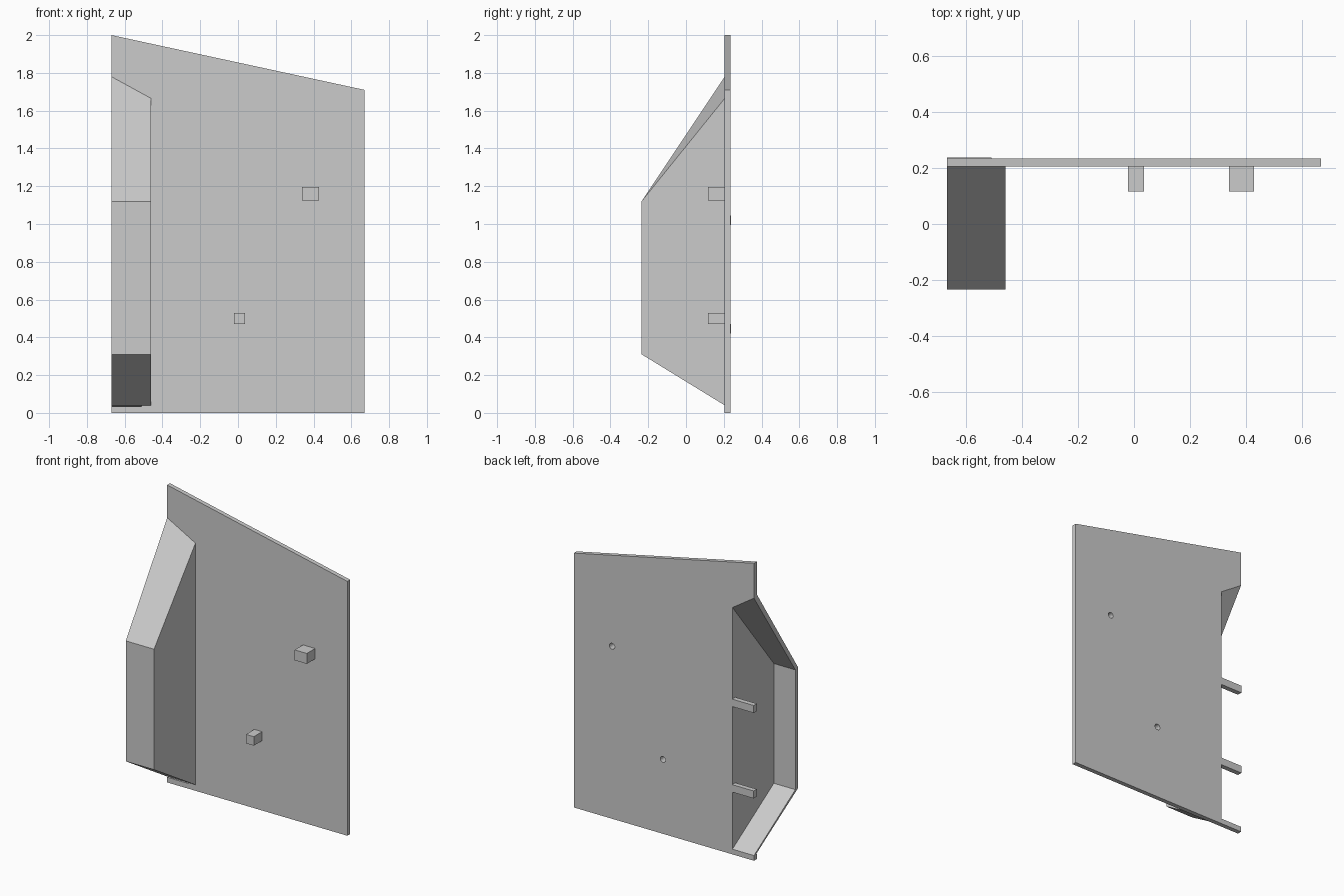
import bpy
import bmesh

if "Cube" in bpy.data.objects:
    bpy.data.objects.remove(bpy.data.objects["Cube"], do_unlink=True)

GREY = (0.6, 0.6, 0.6, 1)
grey = bpy.data.materials.new("plain_grey")
grey.use_nodes = True
grey.diffuse_color = GREY
grey.node_tree.nodes["Principled BSDF"].inputs["Base Color"].default_value = GREY

FRONT, BACK = 0.205, 0.235      # panel faces
EDGE, RIGHT = 0.67, -0.67       # panel sides
WALL_OUT, WALL_IN = -0.46, -0.51  # hood side wall


def finish(name, bm):
    bmesh.ops.recalc_face_normals(bm, faces=bm.faces)
    mesh = bpy.data.meshes.new(name)
    bm.to_mesh(mesh)
    bm.free()
    mesh.materials.append(grey)
    obj = bpy.data.objects.new(name, mesh)
    bpy.context.collection.objects.link(obj)
    return obj


def plate(name, outline, y0, y1):
    """Extrude an x-z outline from y0 to y1."""
    bm = bmesh.new()
    face = bm.faces.new([bm.verts.new((x, y0, z)) for x, z in outline])
    new = bmesh.ops.extrude_face_region(bm, geom=[face])["geom"]
    verts = [v for v in new if isinstance(v, bmesh.types.BMVert)]
    bmesh.ops.translate(bm, verts=verts, vec=(0, y1 - y0, 0))
    return finish(name, bm)


def box(name, x0, x1, y0, y1, z0, z1):
    return plate(name, [(x0, z0), (x1, z0), (x1, z1), (x0, z1)], y0, y1)


# Back panel with sloping top and a notch behind the hood
panel = plate("back_panel", [
    (RIGHT, 0), (EDGE, 0), (EDGE, 1.71), (RIGHT, 2.0),
    (RIGHT, 1.765), (WALL_IN, 1.66), (WALL_IN, 0.035), (RIGHT, 0.035)],
    FRONT, BACK)

# Hood: a thin shell open at the side and back
bm = bmesh.new()


def profile(x, y_back, y_front, heights):
    ys = (y_back, y_front, y_front, y_back)
    return [bm.verts.new((x, y, z)) for y, z in zip(ys, heights)]


outer_wall = profile(WALL_OUT, FRONT, -0.235, (0.04, 0.31, 1.12, 1.665))
outer_rim = profile(RIGHT, FRONT, -0.235, (0.04, 0.31, 1.12, 1.78))
inner_wall = profile(WALL_IN, BACK, -0.205, (0.035, 0.31, 1.115, 1.66))
inner_rim = profile(RIGHT, BACK, -0.205, (0.035, 0.31, 1.115, 1.765))

bm.faces.new(outer_wall)
bm.faces.new(inner_wall)
for a, b in ((outer_wall, outer_rim), (inner_wall, inner_rim), (outer_rim, inner_rim)):
    for i in range(3):
        bm.faces.new((a[i], a[i + 1], b[i + 1], b[i]))
for i in (0, 3):
    bm.faces.new((outer_wall[i], outer_rim[i], inner_rim[i], inner_wall[i]))
bm.faces.new((outer_wall[0], outer_wall[3], inner_wall[3], inner_wall[0]))
finish("side_hood", bm)

# Bars crossing the notch
for name, z in (("lower_bar", 0.42), ("upper_bar", 0.995)):
    box(name, RIGHT, WALL_IN, FRONT, BACK + 0.003, z, z + 0.05)

# Mounting blocks, each with a blind hole drilled from the back
blocks = (("lower_block", -0.022, 0.036, 0.47, 0.53),
          ("upper_block", 0.34, 0.43, 1.125, 1.195))
for name, x0, x1, z0, z1 in blocks:
    block = box(name, x0, x1, 0.117, FRONT, z0, z1)
    bpy.ops.mesh.primitive_cylinder_add(
        vertices=16, radius=0.02, depth=0.12, rotation=(1.5708, 0, 0),
        location=((x0 + x1) / 2, 0.2, (z0 + z1) / 2))
    cutter = bpy.context.object
    cutter.name = name + "_hole_cutter"
    cutter.data.materials.append(grey)
    cutter.hide_render = True
    cutter.display_type = 'WIRE'
    for target in (panel, block):
        cut = target.modifiers.new("hole", 'BOOLEAN')
        cut.operation = 'DIFFERENCE'
        cut.solver = 'EXACT'
        cut.object = cutter
